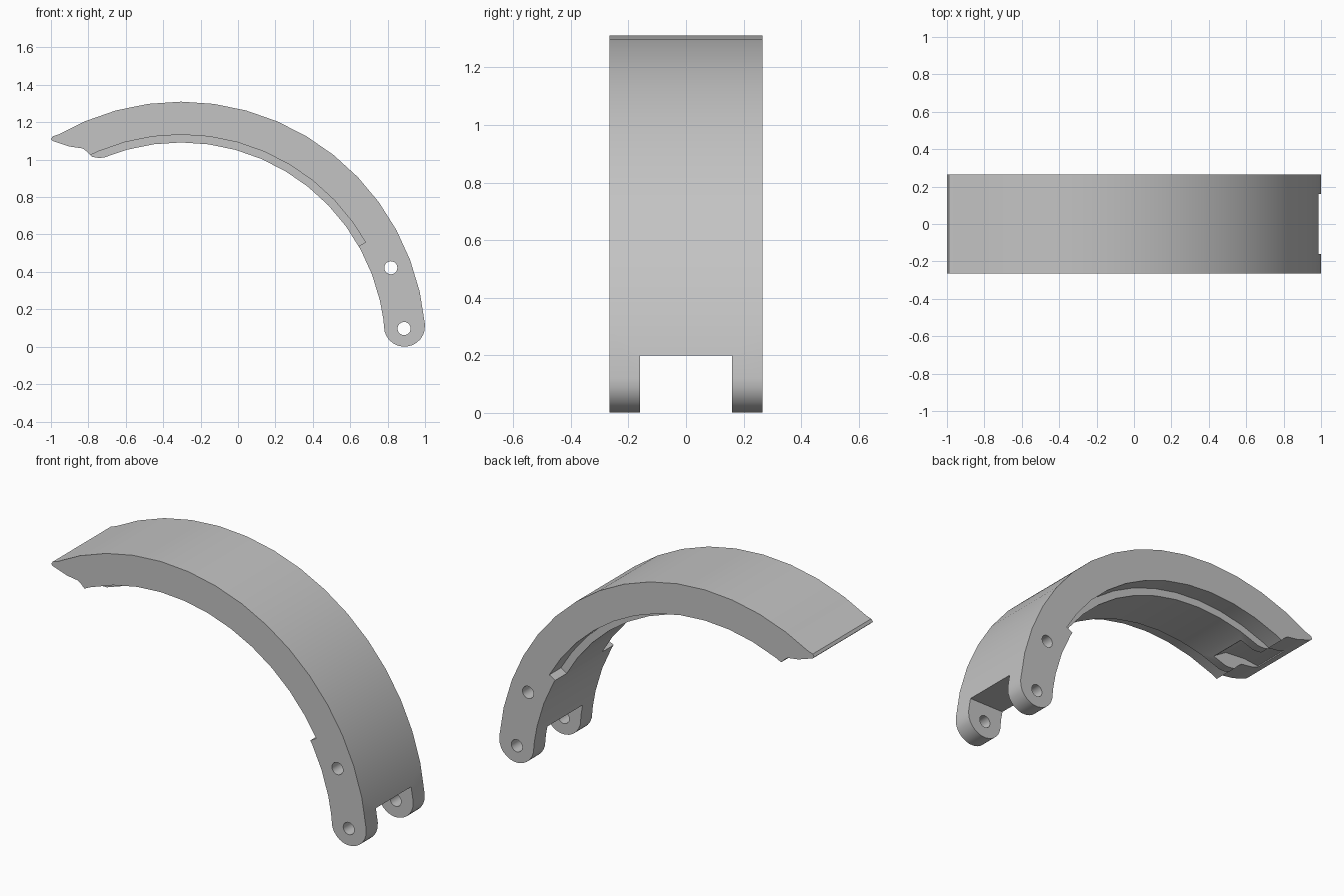
import bpy, bmesh, math

if "Cube" in bpy.data.objects:
    bpy.data.objects.remove(bpy.data.objects["Cube"], do_unlink=True)

CX = -0.305            # centre of the arch, at ground height
STEP = 7.7             # facet angle of the arch
HALF = 0.265           # half width
RIB = 0.16             # half width of the raised rib and of the fork gap

grey = bpy.data.materials.new("plain grey")
grey.use_nodes = True
grey.diffuse_color = (0.55, 0.55, 0.55, 1)
grey.node_tree.nodes["Principled BSDF"].inputs["Base Color"].default_value = grey.diffuse_color


def polar(radius, degrees, cx=CX, cz=0.0):
    a = math.radians(degrees)
    return cx + radius * math.cos(a), cz + radius * math.sin(a)


def arc(radius, first, last):
    """Facet corners of the arch, kept on one common angular rhythm."""
    corners = [90 - STEP * k for k in range(-4, 12)]
    lo, hi = min(first, last), max(first, last)
    inner = [a for a in corners if lo + 0.5 < a < hi - 0.5]
    if first < last:
        inner.reverse()
    return [polar(radius, a) for a in [first] + inner + [last]]


def extrude(name, outline, y0, y1):
    bm = bmesh.new()
    face = bm.faces.new([bm.verts.new((x, y0, z)) for x, z in outline])
    new = bmesh.ops.extrude_face_region(bm, geom=[face])["geom"]
    bmesh.ops.translate(bm, vec=(0, y1 - y0, 0),
                        verts=[v for v in new if isinstance(v, bmesh.types.BMVert)])
    bmesh.ops.recalc_face_normals(bm, faces=bm.faces)
    mesh = bpy.data.meshes.new(name)
    bm.to_mesh(mesh)
    bm.free()
    mesh.materials.append(grey)
    obj = bpy.data.objects.new(name, mesh)
    bpy.context.collection.objects.link(obj)
    return obj


# Arched body: outer arc, rounded foot, inner arc, lipped tip
foot = [polar(0.11, a, 0.89, 0.11) for a in range(-12, -180, -14)]
tip = [(-0.75, 1.01), (-0.78, 1.015), (-0.81, 1.045), (-0.83, 1.06),
       (-0.90, 1.07), (-0.99, 1.10), (-1.0, 1.11), (-0.99, 1.125)]
body = extrude("arched_guard",
               arc(1.31, 120, 5.3) + foot + arc(1.092, 8, 112.3) + tip,
               -HALF, HALF)

# Cutters: fork gap, side ledges, pin holes, pocket under the tip
cutters = [extrude("fork_gap", [(0.5, -0.2), (1.2, -0.2), (1.2, 0.2), (0.5, 0.2)], -RIB, RIB)]
for side in (-1, 1):
    cutters.append(extrude("side_ledge", arc(1.0, 29.5, 118) + arc(1.134, 118, 29.5),
                           side * RIB, side * 0.4))
for x, z in ((0.817, 0.422), (0.888, 0.097)):
    cutters.append(extrude("pin_hole",
                           [polar(0.035, a, x, z) for a in range(0, 360, 15)], -0.5, 0.5))
cutters.append(extrude("tip_pocket",
                       [(-0.64, 0.9), (-0.64, 1.04), (-0.72, 1.09), (-0.85, 1.10),
                        (-0.94, 1.09), (-0.94, 0.9)], -0.11, 0.11))

for cutter in cutters:
    cutter.hide_render = True
    mod = body.modifiers.new(cutter.name, 'BOOLEAN')
    mod.operation = 'DIFFERENCE'
    mod.solver = 'EXACT'
    mod.object = cutter

# Bake the cuts and drop the cutters
graph = bpy.context.evaluated_depsgraph_get()
result = bpy.data.meshes.new_from_object(body.evaluated_get(graph))
body.modifiers.clear()
body.data = result
for cutter in cutters:
    bpy.data.objects.remove(cutter, do_unlink=True)

# Smooth the arch, keep the rims sharp
bpy.ops.object.select_all(action='DESELECT')
body.select_set(True)
bpy.context.view_layer.objects.active = body
bpy.ops.object.shade_smooth_by_angle(angle=math.radians(25))
